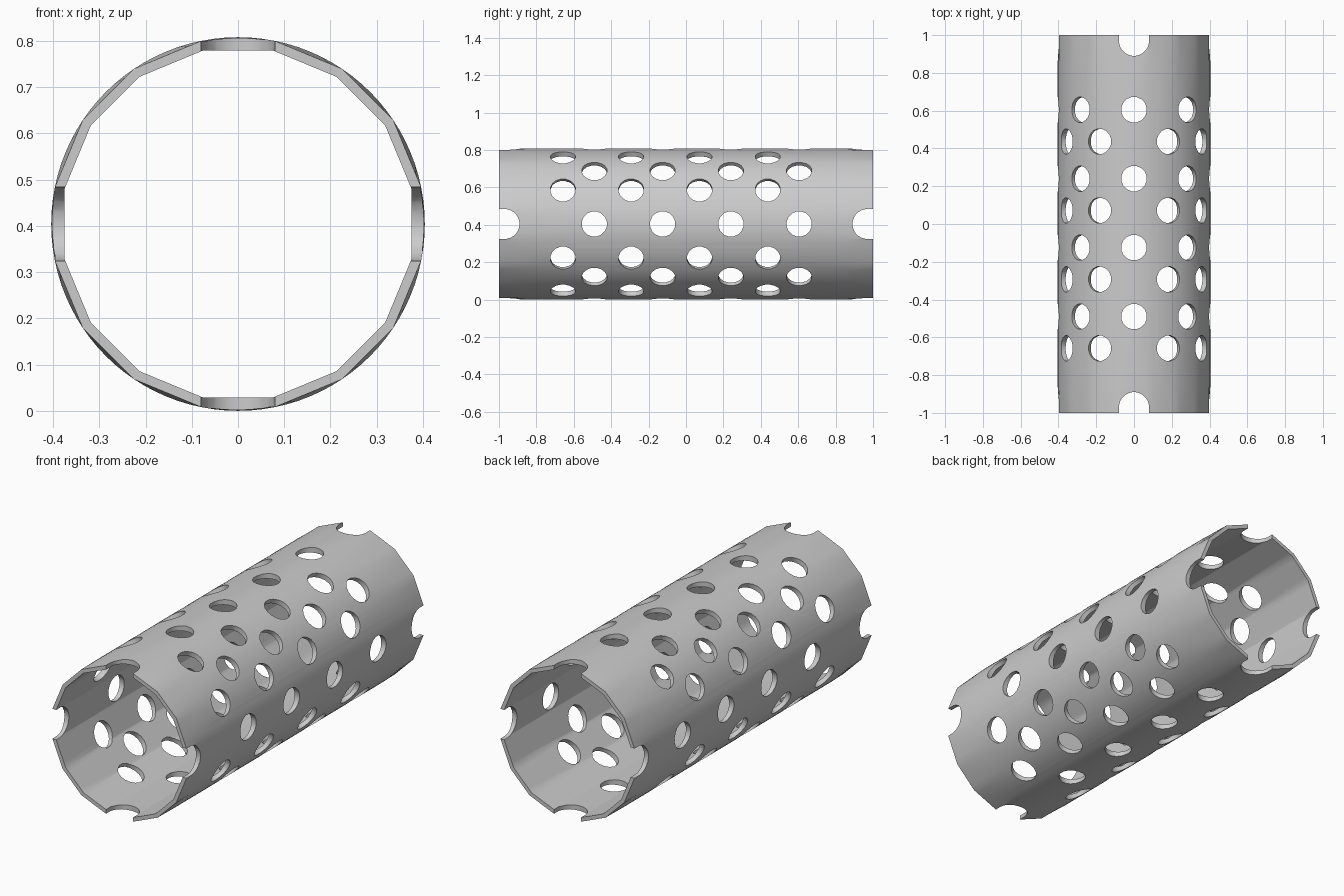
import bpy, bmesh
from math import sin, cos, pi, radians

cube = bpy.data.objects.get("Cube")
if cube:
    bpy.data.objects.remove(cube, do_unlink=True)

OUTER, INNER, SEGMENTS, SIDES = 0.404, 0.383, 96, 16
STEP = 2 * pi / SIDES


def add_object(name, bm):
    bmesh.ops.recalc_face_normals(bm, faces=bm.faces)
    mesh = bpy.data.meshes.new(name)
    bm.to_mesh(mesh)
    bm.free()
    obj = bpy.data.objects.new(name, mesh)
    bpy.context.collection.objects.link(obj)
    return obj


def ring(bm, radius, y, faceted):
    """Circle around the tube axis, or a faceted outline with SIDES corners."""
    verts = []
    for i in range(SEGMENTS):
        a = 2 * pi * i / SEGMENTS
        off = (a + STEP / 2) % STEP - STEP / 2
        r = radius * cos(STEP / 2) / cos(off) if faceted else radius
        verts.append(bm.verts.new((r * cos(a), y, OUTER + r * sin(a))))
    return verts


def add_plug(bm, angle, outline):
    """Radial prism through the wall; outline is (sideways, along y)."""
    loops = []
    for r in (0.33, 0.48):
        loops.append([bm.verts.new((r * cos(angle) - s * sin(angle), y,
                                    OUTER + r * sin(angle) + s * cos(angle)))
                      for s, y in outline])
    n = len(outline)
    for i in range(n):
        j = (i + 1) % n
        bm.faces.new((loops[0][i], loops[0][j], loops[1][j], loops[1][i]))
    bm.faces.new(loops[0])
    bm.faces.new(loops[1])


def circle(radius, y, n=16):
    return [(radius * cos(2 * pi * (i + 0.5) / n),
             y + radius * sin(2 * pi * (i + 0.5) / n)) for i in range(n)]


# Tube wall: round along the middle, faceted at both ends and inside
bm = bmesh.new()
rings = [ring(bm, OUTER, y, abs(y) == 1) for y in (-1, -0.86, 0.86, 1)]
rings += [ring(bm, INNER, y, True) for y in (1, -1)]
for k in range(len(rings)):
    a, b = rings[k], rings[(k + 1) % len(rings)]
    for i in range(SEGMENTS):
        j = (i + 1) % SEGMENTS
        bm.faces.new((a[i], a[j], b[j], b[i]))
tube = add_object("perforated_tube", bm)

# Cutters: staggered rows of round holes, and four notches at each end
bm = bmesh.new()
for quarter in range(4):
    base = quarter * pi / 2
    for row, start in ((0, -0.49), (27, -0.658), (45, -0.49), (63, -0.658)):
        for k in range(4):
            add_plug(bm, base + radians(row), circle(0.068, start + 0.365 * k))
    for end in (-1, 1):
        notch = [(s, y if y * end < 0.96 else 1.1 * end)
                 for s, y in circle(0.08, 0.97 * end, 24)]
        half = [p for p in notch if abs(p[1]) < 1.05]
        half.sort(key=lambda p: p[0])
        # Rounded floor with straight sides running out past the end
        add_plug(bm, base, [(-0.08, 1.1 * end)] + half + [(0.08, 1.1 * end)])
cutter = add_object("hole_cutter", bm)
cutter.hide_render = True

cut = tube.modifiers.new("Holes", "BOOLEAN")
cut.operation = "DIFFERENCE"
cut.solver = "EXACT"
cut.object = cutter

bpy.ops.object.select_all(action="DESELECT")
tube.select_set(True)
bpy.context.view_layer.objects.active = tube
bpy.ops.object.modifier_apply(modifier=cut.name)
bpy.data.objects.remove(cutter, do_unlink=True)

# Plain grey finish
grey = bpy.data.materials.new("light_grey")
grey.use_nodes = True
colour = (0.6, 0.6, 0.6, 1)
grey.diffuse_color = colour
grey.node_tree.nodes["Principled BSDF"].inputs["Base Color"].default_value = colour
tube.data.materials.clear()
tube.data.materials.append(grey)
bpy.ops.object.shade_smooth_by_angle(angle=radians(30))
